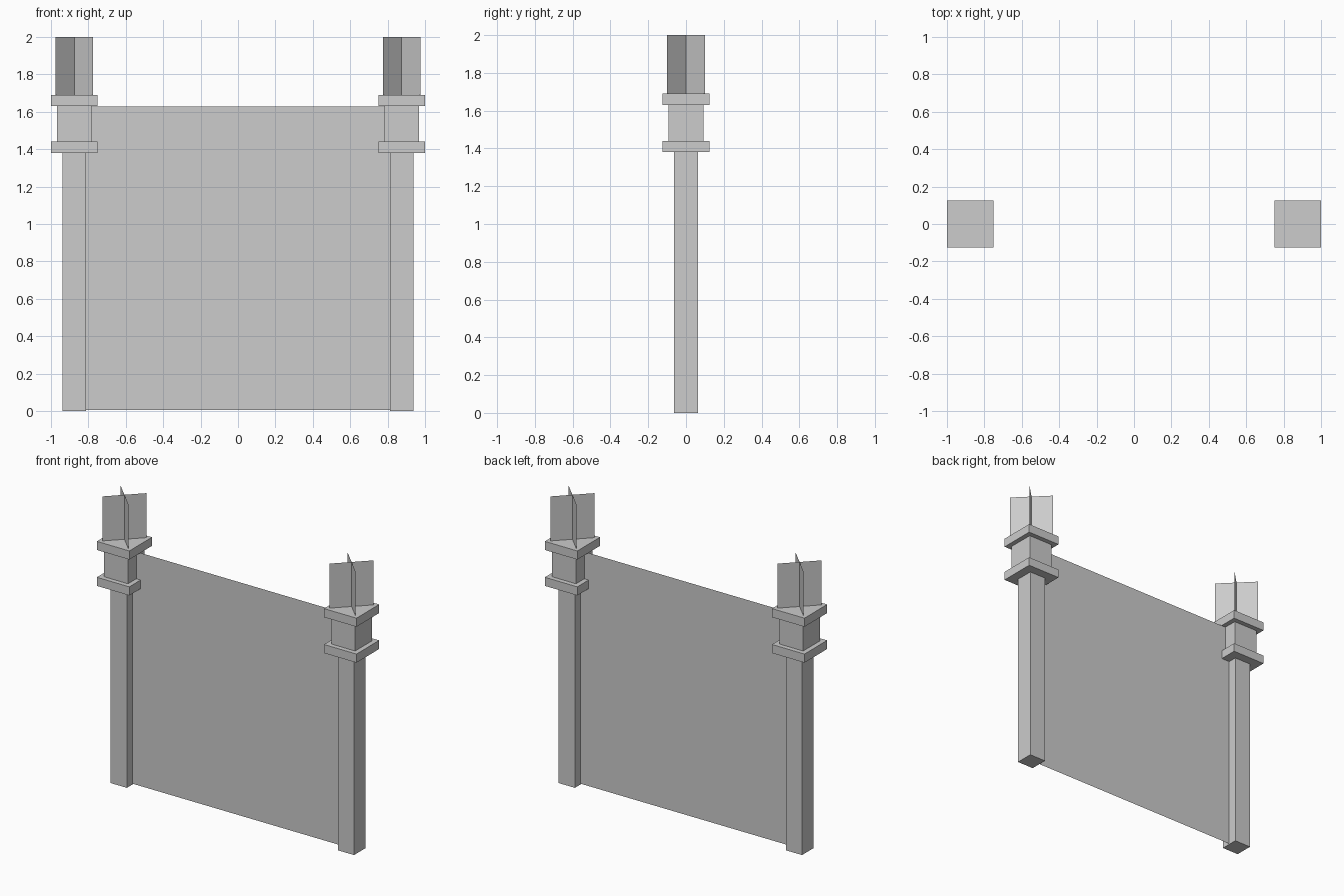
import bpy
import bmesh
from math import cos, sin, radians
from mathutils import Vector

cube = bpy.data.objects.get("Cube")
if cube:
    bpy.data.objects.remove(cube, do_unlink=True)

# Single stone colour
GREY = (0.604, 0.604, 0.604, 1)
stone = bpy.data.materials.new("plain grey")
stone.use_nodes = True
stone.diffuse_color = GREY
stone.node_tree.nodes["Principled BSDF"].inputs["Base Color"].default_value = GREY


def finish(name, bm):
    mesh = bpy.data.meshes.new(name)
    bm.to_mesh(mesh)
    bm.free()
    mesh.materials.append(stone)
    obj = bpy.data.objects.new(name, mesh)
    bpy.context.collection.objects.link(obj)
    return obj


def block(name, x, half, z0, z1):
    """Square block centred on a post."""
    bm = bmesh.new()
    bmesh.ops.create_cube(bm, size=1)
    bmesh.ops.scale(bm, vec=(2 * half, 2 * half, z1 - z0), verts=bm.verts)
    bmesh.ops.translate(bm, vec=(x, 0, (z0 + z1) / 2), verts=bm.verts)
    return finish(name, bm)


def sheet(name, x, half, angle, z0, z1):
    """Upright flat sheet turned about its middle."""
    bm = bmesh.new()
    arm = Vector((cos(angle), sin(angle), 0)) * half
    corners = [(-1, z0), (1, z0), (1, z1), (-1, z1)]
    bm.faces.new([bm.verts.new(arm * s + Vector((x, 0, z))) for s, z in corners])
    return finish(name, bm)


POST_X = 0.875
for side, sign in (("left", 1), ("right", -1)):
    x = sign * POST_X
    # Post with its two collars and the neck between them
    block(side + "_post", x, 0.0625, 0, 1.38)
    block(side + "_lower_collar", x, 0.125, 1.38, 1.44)
    block(side + "_neck", x, 0.092, 1.44, 1.63)
    block(side + "_upper_collar", x, 0.125, 1.63, 1.69)
    # Crossed diagonal sheets on top
    for label, degrees in (("a", 45), ("b", -45)):
        sheet(f"{side}_finial_sheet_{label}", x, 0.1414, radians(degrees), 1.69, 2)

# Thin panel between the posts
sheet("panel", 0, POST_X, 0, 0.005, 1.628)
